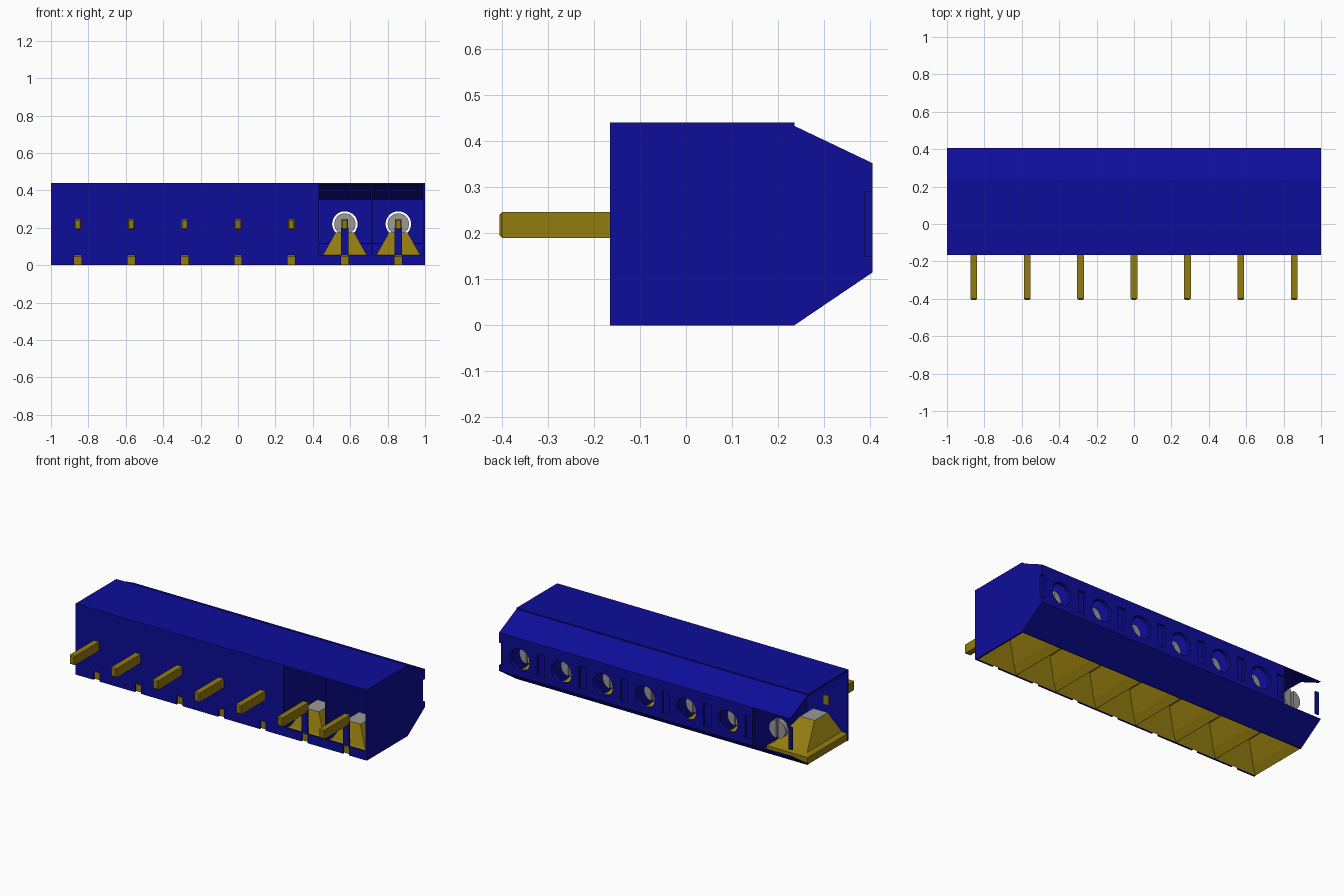
import bpy, bmesh, math
from mathutils import Matrix, Vector

if "Cube" in bpy.data.objects:
    bpy.data.objects.remove(bpy.data.objects["Cube"], do_unlink=True)


def material(name, rgb):
    m = bpy.data.materials.new(name)
    m.use_nodes = True
    m.diffuse_color = (*rgb, 1)
    m.node_tree.nodes["Principled BSDF"].inputs["Base Color"].default_value = (*rgb, 1)
    return m


BLUE = material("blue plastic", (0.004, 0.004, 0.32))
BRASS = material("brass", (0.29, 0.2, 0.005))
STEEL = material("grey steel", (0.32, 0.32, 0.32))

COUNT = 7
PITCH = 2 / COUNT
CELLS = [-1 + PITCH * (i + 0.5) for i in range(COUNT)]
EDGES = [-1 + PITCH * i for i in range(COUNT + 1)]
FRONT, BACK, KNEE = -0.165, 0.405, 0.235
HOLE_Z = 0.22


def finish(name, bm, *mats):
    bmesh.ops.recalc_face_normals(bm, faces=bm.faces)
    me = bpy.data.meshes.new(name)
    bm.to_mesh(me)
    bm.free()
    for m in mats:
        me.materials.append(m)
    ob = bpy.data.objects.new(name, me)
    bpy.context.collection.objects.link(ob)
    return ob


def box(bm, x, y, z):
    size = Vector((x[1] - x[0], y[1] - y[0], z[1] - z[0]))
    mid = Vector((sum(x), sum(y), sum(z))) / 2
    bmesh.ops.create_cube(bm, size=1, matrix=Matrix.Translation(mid) @ Matrix.Diagonal((*size, 1)))


def prism(bm, profile, x0, x1):
    """Extrude a y-z outline along x."""
    face = bm.faces.new([bm.verts.new((x0, y, z)) for y, z in profile])
    new = bmesh.ops.extrude_face_region(bm, geom=[face])["geom"]
    bmesh.ops.translate(bm, vec=(x1 - x0, 0, 0),
                        verts=[g for g in new if isinstance(g, bmesh.types.BMVert)])


def cylinder(bm, x, y, radius, depth):
    mat = Matrix.Translation((x, y, HOLE_Z)) @ Matrix.Rotation(math.pi / 2, 4, "X")
    bmesh.ops.create_cone(bm, cap_ends=True, segments=32, radius1=radius,
                          radius2=radius, depth=depth, matrix=mat)


def cut(ob, cutter):
    mod = ob.modifiers.new("cut", "BOOLEAN")
    mod.operation, mod.solver, mod.object = "DIFFERENCE", "EXACT", cutter
    bpy.context.view_layer.objects.active = ob
    bpy.ops.object.modifier_apply(modifier=mod.name)


def rect(cx, cy, hx, hy, z):
    return [(cx + sx * hx, cy + sy * hy, z) for sx, sy in ((-1, -1), (1, -1), (1, 1), (-1, 1))]


# Roof with its sloping rear
bm = bmesh.new()
prism(bm, [(FRONT, 0.44), (KNEE, 0.44), (KNEE, 0.433), (BACK, 0.352),
           (0.385, 0.352), (KNEE, 0.423), (FRONT, 0.43)], -1, 1)
finish("roof", bm, BLUE)

# Lower rear slope
bm = bmesh.new()
prism(bm, [(KNEE, 0), (BACK, 0.115), (0.39, 0.115), (0.225, 0.004)], -1, 1)
finish("lower_slope", bm, BLUE)

# Front wall, open over the last two cells
bm = bmesh.new()
box(bm, (-1, EDGES[5]), (FRONT, FRONT + 0.01), (0.055, 0.435))
finish("front_wall", bm, BLUE)

# Front skirt between the pin notches
bm = bmesh.new()
stops = [-1] + [c + s * 0.02 for c in CELLS for s in (-1, 1)] + [1]
for a, b in zip(stops[::2], stops[1::2]):
    box(bm, (a, b), (FRONT, FRONT + 0.01), (0, 0.055))
finish("front_skirt", bm, BLUE)

# Narrow posts below the pins of the open cells
bm = bmesh.new()
for c in CELLS[5:]:
    box(bm, (c - 0.02, c + 0.02), (FRONT, FRONT + 0.01), (0.055, 0.2))
finish("pin_posts", bm, BLUE)

# Rear wall, right end wall and their screw holes and grooves
bm = bmesh.new()
box(bm, (EDGES[1] - 0.026, 0.995), (0.38, BACK), (0.115, 0.352))
rear_wall = finish("rear_wall", bm, BLUE)
bm = bmesh.new()
prism(bm, [(FRONT, 0), (KNEE, 0), (BACK, 0.115), (BACK, 0.352), (KNEE, 0.433),
           (KNEE, 0.44), (FRONT, 0.44)], 0.99, 1)
end_wall = finish("end_wall", bm, BLUE)

bm = bmesh.new()
for c in CELLS[1:]:
    cylinder(bm, c, 0.39, 0.068, 0.2)
for e in EDGES[1:]:
    box(bm, (e - 0.025, e + 0.025), (0.388, 0.5), (0.15, 0.29))
cutter = finish("cutter", bm)
cutter.hide_render = True
cut(rear_wall, cutter)
cut(end_wall, cutter)
bpy.data.objects.remove(cutter, do_unlink=True)

# Groove floor left at the open end
bm = bmesh.new()
box(bm, (-1, -0.975), (0.38, 0.388), (0.15, 0.29))
finish("end_groove_floor", bm, BLUE)

# Partitions between the cells
bm = bmesh.new()
for e in EDGES[1:-1]:
    prism(bm, [(FRONT + 0.002, 0.04), (0.28, 0.04), (0.385, 0.115), (0.385, 0.35),
               (KNEE, 0.425), (FRONT + 0.002, 0.435)], e - 0.004, e + 0.004)
finish("partitions", bm, BLUE)

# Wire funnels: hollow pyramids on a flange, with steel tops
bm = bmesh.new()
for c in CELLS:
    mid = (FRONT + KNEE) / 2
    half = PITCH / 2 - 0.001
    rings = [rect(c, -0.03, 0.045, 0.06, 0.165), rect(c, 0.03, 0.11, 0.165, 0.045),
             rect(c, mid + 0.005, half, 0.193, 0.002), rect(c, mid + 0.005, half, 0.193, 0.045),
             rect(c, 0.03, 0.115, 0.17, 0.058), rect(c, -0.03, 0.05, 0.065, 0.175)]
    loops = [[bm.verts.new(p) for p in ring] for ring in rings]
    for a, b in zip(loops, loops[1:]):
        for i in range(4):
            j = (i + 1) % 4
            bm.faces.new((a[i], a[j], b[j], b[i]))
    bm.faces.new(loops[0])
    bm.faces.new(loops[-1]).material_index = 1
finish("wire_funnels", bm, BRASS, STEEL)

# Pins with chamfered tips
bm = bmesh.new()
for c in CELLS:
    box(bm, (c - 0.018, c + 0.018), (-0.405, -0.15), (0.19, 0.246))
tips = [e for e in bm.edges if all(v.co.y < -0.4 for v in e.verts)]
bmesh.ops.bevel(bm, geom=tips, offset=0.006, segments=1, affect="EDGES")
finish("pins", bm, BRASS)

# Slotted screws
bm = bmesh.new()
cylinder(bm, 0, 0.315, 0.057, 0.03)
first = finish("screw", bm, STEEL)
bm = bmesh.new()
box(bm, (-0.009, 0.009), (0.316, 0.4), (0.1, 0.4))
cutter = finish("slot_cutter", bm)
cutter.hide_render = True
cut(first, cutter)
bpy.data.objects.remove(cutter, do_unlink=True)
first.location.x = CELLS[0]
for c in CELLS[1:]:
    copy = first.copy()
    copy.location.x = c
    bpy.context.collection.objects.link(copy)
bpy.ops.object.select_all(action="DESELECT")
first.select_set(True)
bpy.context.view_layer.objects.active = first
bpy.ops.object.shade_smooth_by_angle(angle=math.radians(30))
